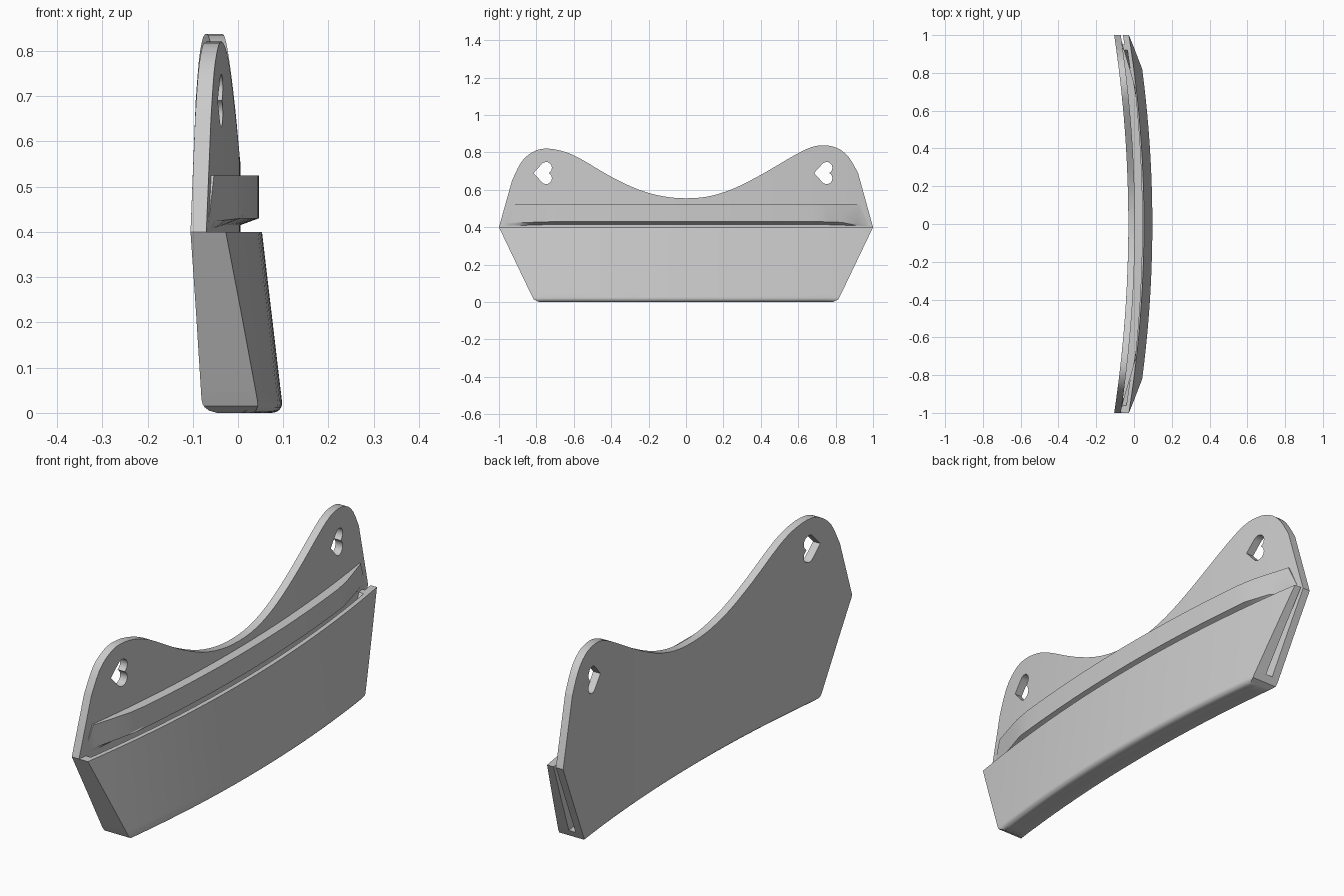
import bpy, bmesh, math
from mathutils import Vector

if "Cube" in bpy.data.objects:
    bpy.data.objects.remove(bpy.data.objects["Cube"])

grey = bpy.data.materials.new("plain grey")
grey.use_nodes = True
COLOUR = (0.6, 0.6, 0.6, 1)
grey.diffuse_color = COLOUR
grey.node_tree.nodes["Principled BSDF"].inputs["Base Color"].default_value = COLOUR


def rounding(z, r):
    """Inward offset of a rounded bottom edge."""
    return r - math.sqrt(max(0, r * r - (r - z) ** 2)) if z < r else 0


# Bowed surfaces: depth in x as a function of y and z
def plate_back(y, z):
    return -0.03 - 0.075 * y * y + rounding(z, 0.03)


def plate_front(y, z):
    return 0.005 - 0.075 * y * y


def wall_front(y, z):
    return 0.053 - 0.08 * y * y + 0.118 * (0.4 - z) - rounding(z, 0.025)


def wall_back(y, z):
    return 0.033 - 0.08 * y * y + 0.118 * (0.4 - z) - rounding(z, 0.025)


def wall_middle(y, z):
    return (plate_front(y, z) + wall_back(y, z)) / 2


def bar_front(y, z):
    return plate_front(y, z) + 0.041 * min(1, max(0.02, (0.96 - abs(y)) / 0.24))


def panel(name, outlines, back, front, z_cuts=(), lip=0):
    """Fill outlines in the y-z plane, give them depth, and bow them."""
    curve = bpy.data.curves.new(name, 'CURVE')
    curve.dimensions = '2D'
    curve.fill_mode = 'BOTH'
    curve.extrude = 0.5
    for pts in outlines:
        spline = curve.splines.new('POLY')
        spline.points.add(len(pts) - 1)
        spline.use_cyclic_u = True
        for p, (y, z) in zip(spline.points, pts):
            p.co = (y, z, 0, 1)
    helper = bpy.data.objects.new(name + "_helper", curve)
    bpy.context.collection.objects.link(helper)
    bpy.context.view_layer.update()
    mesh = bpy.data.meshes.new_from_object(
        helper.evaluated_get(bpy.context.evaluated_depsgraph_get()))
    bpy.data.objects.remove(helper)

    bm = bmesh.new()
    bm.from_mesh(mesh)
    bmesh.ops.remove_doubles(bm, verts=bm.verts, dist=1e-5)
    cuts = [(Vector((i / 12, 0, 0)), Vector((1, 0, 0))) for i in range(-11, 12)]
    cuts += [(Vector((0, z, 0)), Vector((0, 1, 0))) for z in z_cuts]
    for point, normal in cuts:
        bmesh.ops.bisect_plane(bm, geom=bm.verts[:] + bm.edges[:] + bm.faces[:],
                               plane_co=point, plane_no=normal, dist=1e-5)
    bmesh.ops.triangulate(bm, faces=bm.faces)
    for v in bm.verts:
        y, z, side = v.co
        x = front(y, z) if side > 0 else back(y, z)
        if side < 0 and z < 0.45:
            z -= lip
        v.co = (x, y, z)
    bmesh.ops.recalc_face_normals(bm, faces=bm.faces)
    bm.to_mesh(mesh)
    bm.free()
    mesh.materials.clear()
    mesh.materials.append(grey)
    mesh.shade_smooth()
    mesh.set_sharp_from_angle(angle=math.radians(30))
    mesh.name = name
    obj = bpy.data.objects.new(name, mesh)
    bpy.context.collection.objects.link(obj)
    return obj


def spline_points(pts, steps=3):
    """Smooth path through the points."""
    out = []
    for i in range(len(pts) - 1):
        a, b, c, d = (Vector(pts[min(max(k, 0), len(pts) - 1)])
                      for k in range(i - 1, i + 3))
        for s in range(steps):
            t = s / steps
            p = (2 * b + (c - a) * t + (2 * a - 5 * b + 4 * c - d) * t ** 2
                 + (3 * b - a - 3 * c + d) * t ** 3) / 2
            out.append(tuple(p))
    return out + [pts[-1]]


def heart(tip):
    """Heart lying on its side, with its tip towards -y."""
    r, cz, cy = 0.031, 0.69, tip + 0.067
    pts = [(tip, cz)]
    lower = [(cy + r * math.cos(a), cz - 0.028 + r * math.sin(a))
             for a in (math.radians(215 + k * 24) for k in range(9))]
    notch = (cy + 0.014, cz)
    upper = [(y, 2 * cz - z) for y, z in reversed(lower)]
    return pts + lower + [notch] + upper


# Shared tapered lower outline with rounded corners
right_corner = [(-1, 0.4), (-0.83, 0.045), (-0.815, 0.015), (-0.785, 0)]
lower = right_corner + [(-y, z) for y, z in reversed(right_corner)]

# Back plate with two raised ears and heart cut-outs
crest = spline_points([
    (0.92, 0.69), (0.87, 0.775), (0.81, 0.823), (0.74, 0.838), (0.67, 0.828),
    (0.58, 0.785), (0.4, 0.68), (0.25, 0.605), (0.12, 0.565), (0, 0.555),
    (-0.12, 0.565), (-0.25, 0.60), (-0.4, 0.67), (-0.58, 0.775), (-0.68, 0.812),
    (-0.76, 0.82), (-0.82, 0.802), (-0.88, 0.75), (-0.93, 0.65)])
panel("back_plate", [lower + crest, heart(-0.815), heart(0.685)],
      plate_back, plate_front, z_cuts=(0.005, 0.012, 0.02, 0.03, 0.4))

# Outer wall of the pocket
panel("pocket_front", [lower], wall_back, wall_front,
      z_cuts=(0.002, 0.006, 0.012, 0.018, 0.025))

# Floor and closed right end of the pocket
panel("pocket_floor", [[(-0.815, 0.015), (-0.785, 0), (0.785, 0), (0.815, 0.015),
                        (0.83, 0.045), (-0.83, 0.045)]], plate_front, wall_back,
      z_cuts=(0.006, 0.012, 0.018, 0.025))


def end_wall(name, outer, thick, side, back):
    """Sloping wall that closes one end of the pocket."""
    pts = [(outer, 0.4), (outer - 0.17, 0.045),
           (outer - 0.17 - thick, 0.045), (outer - thick, 0.4)]
    panel(name, [[(side * y, z) for y, z in pts]], back, wall_back)


end_wall("pocket_right_end", 1.0, 0.04, -1, plate_front)
# Left end has a groove: a flush rib in front of a recessed wall
end_wall("pocket_left_rib", 1.0, 0.05, 1, wall_middle)
end_wall("pocket_left_recess", 0.95, 0.03, 1, plate_front)

# Ledge bar across the plate, tapering at the ends
panel("ledge_bar", [[(-0.97, 0.422), (-0.72, 0.43), (0.72, 0.43), (0.97, 0.422),
                     (0.925, 0.525), (-0.925, 0.525)]],
      plate_front, bar_front, lip=0.015)
